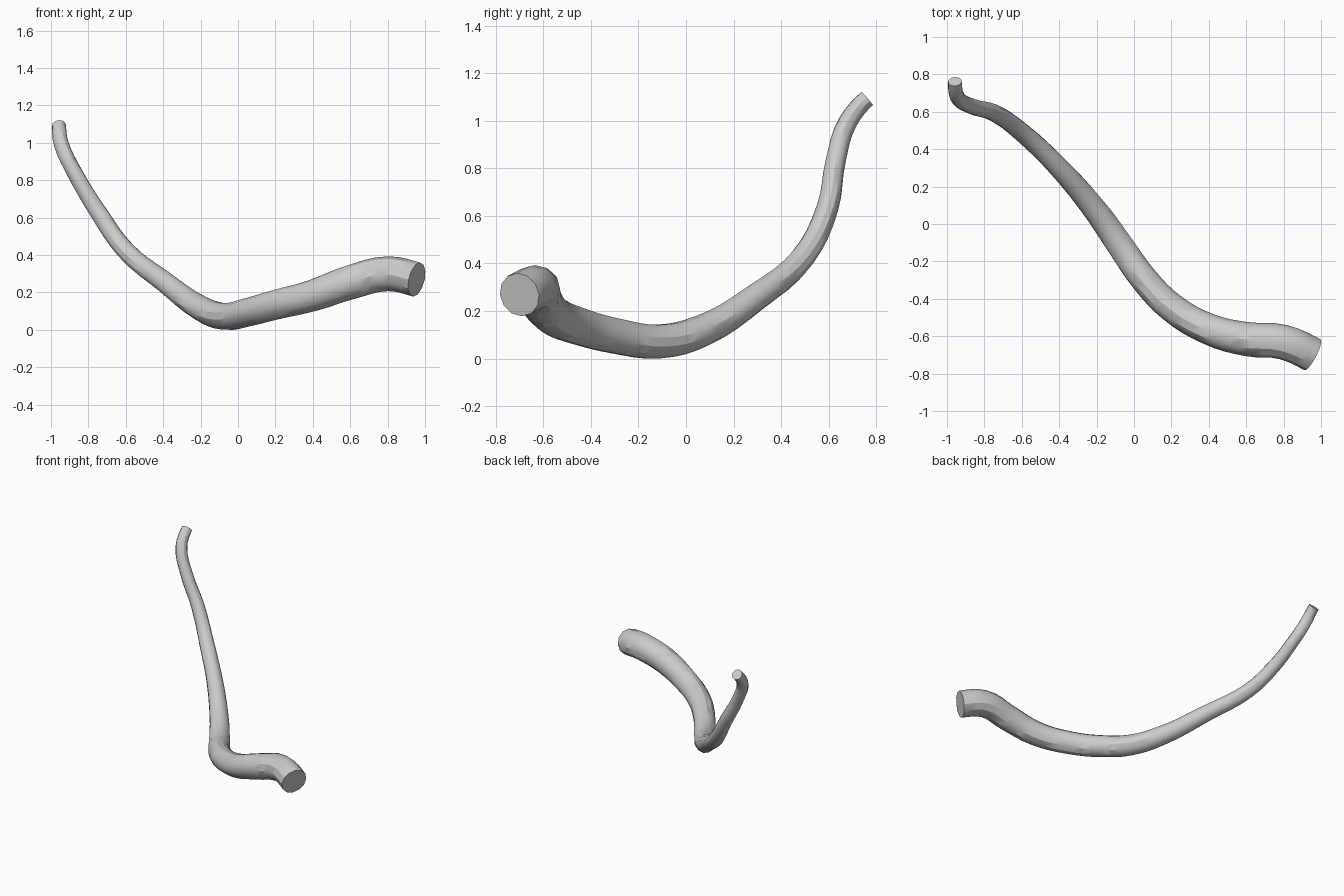
import bpy
from mathutils import Vector

if "Cube" in bpy.data.objects:
    bpy.data.objects.remove(bpy.data.objects["Cube"])

# Centre line of the tapered branch: x, y, z, radius (thick end first)
PATH = [
    (0.955, -0.70, 0.275, 0.093),
    (0.80, -0.632, 0.306, 0.093),
    (0.60, -0.615, 0.260, 0.091),
    (0.40, -0.562, 0.190, 0.084),
    (0.20, -0.445, 0.140, 0.079),
    (0.05, -0.29, 0.100, 0.076),
    (-0.07, -0.12, 0.078, 0.073),
    (-0.20, 0.065, 0.122, 0.067),
    (-0.40, 0.30, 0.268, 0.057),
    (-0.60, 0.49, 0.430, 0.051),
    (-0.75, 0.595, 0.640, 0.046),
    (-0.87, 0.63, 0.840, 0.042),
    (-0.945, 0.68, 1.00, 0.040),
    (-0.957, 0.762, 1.10, 0.037),
]

# Smooth curve swept with a round section and closed ends
curve = bpy.data.curves.new("branch", "CURVE")
curve.dimensions = "3D"
curve.resolution_u = 4
curve.bevel_depth = 1.0
curve.bevel_resolution = 4
curve.use_fill_caps = True
spline = curve.splines.new("BEZIER")
spline.radius_interpolation = "CARDINAL"
spline.bezier_points.add(len(PATH) - 1)
for p, (x, y, z, r) in zip(spline.bezier_points, PATH):
    p.co = (x, y, z)
    p.radius = r
    p.handle_left_type = p.handle_right_type = "AUTO"

branch = bpy.data.objects.new("branch", curve)
bpy.context.collection.objects.link(branch)
bpy.context.view_layer.update()

# Tilt the end cuts
for p, d in ((spline.bezier_points[0], Vector((0.87, -0.46, -0.22)) * 0.055),
             (spline.bezier_points[-1], Vector((-0.05, 0.75, 0.65)) * 0.04)):
    p.handle_left_type = p.handle_right_type = "FREE"
    s = 1 if p == spline.bezier_points[0] else -1
    p.handle_left = p.co + d * s
    p.handle_right = p.co - d * s
    if s < 0:
        p.handle_left, p.handle_right = p.co - d, p.co + d

# Turn into a mesh with sharp cut ends
bpy.context.view_layer.objects.active = branch
branch.select_set(True)
bpy.ops.object.convert(target="MESH")
bpy.ops.object.shade_smooth_by_angle()
low = min(v.co.z for v in branch.data.vertices)
for v in branch.data.vertices:
    v.co.z -= low
